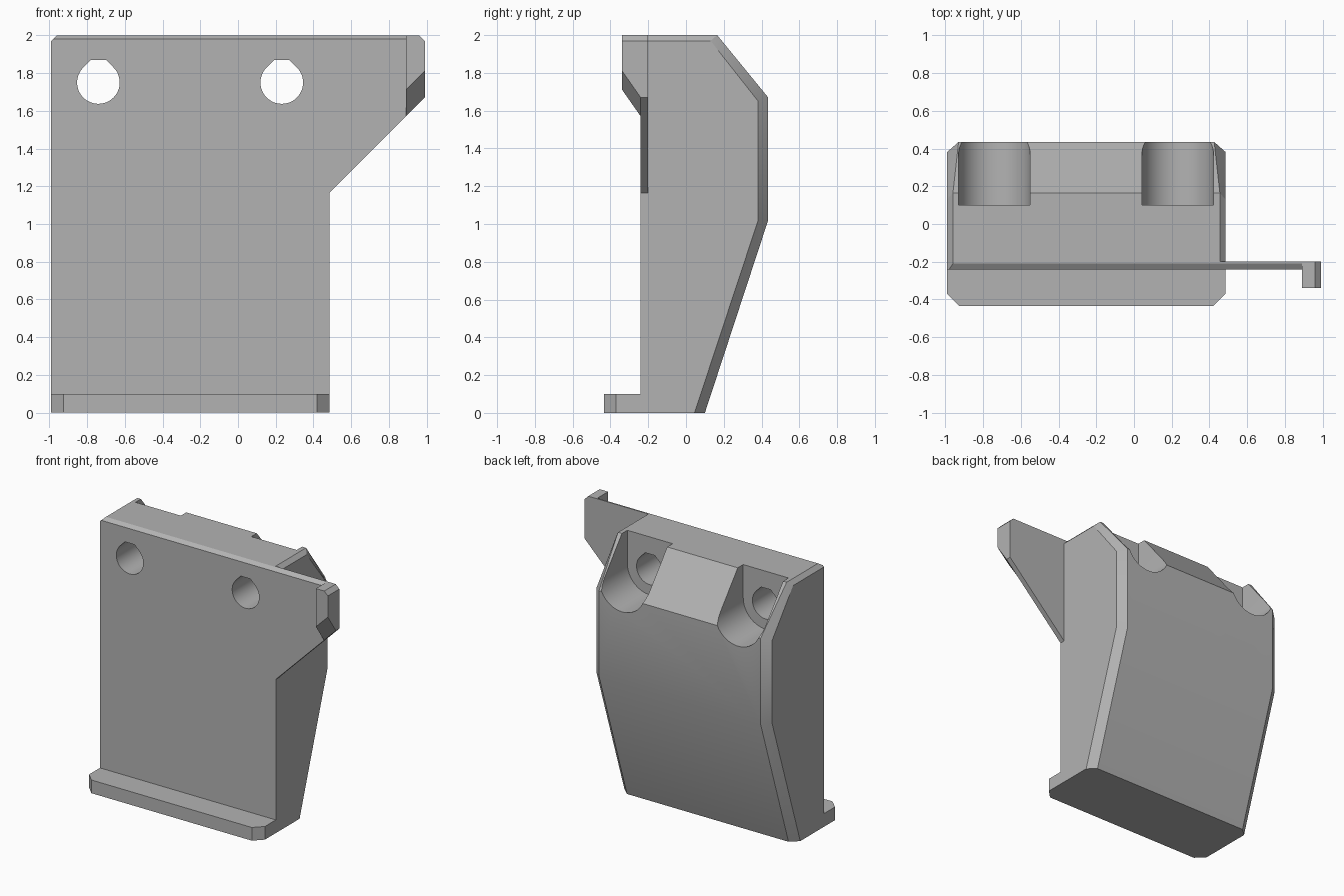
import bpy, bmesh, math

cube = bpy.data.objects.get("Cube")
if cube:
    bpy.data.objects.remove(cube, do_unlink=True)

grey = bpy.data.materials.new("plain grey")
grey.use_nodes = True
grey.diffuse_color = (0.45, 0.45, 0.45, 1)
grey.node_tree.nodes["Principled BSDF"].inputs["Base Color"].default_value = grey.diffuse_color


def hull(name, points):
    """Convex solid around the given corner points."""
    mesh = bpy.data.meshes.new(name)
    bm = bmesh.new()
    for p in points:
        bm.verts.new(p)
    bmesh.ops.convex_hull(bm, input=bm.verts[:])
    bmesh.ops.dissolve_limit(bm, angle_limit=0.005, verts=bm.verts[:], edges=bm.edges[:])
    bmesh.ops.recalc_face_normals(bm, faces=bm.faces[:])
    bm.to_mesh(mesh)
    bm.free()
    mesh.materials.append(grey)
    obj = bpy.data.objects.new(name, mesh)
    bpy.context.collection.objects.link(obj)
    return obj


def combine(target, other, operation):
    mod = target.modifiers.new(operation.lower(), 'BOOLEAN')
    mod.operation, mod.solver, mod.object = operation, 'EXACT', other
    bpy.context.view_layer.objects.active = target
    bpy.ops.object.modifier_apply(modifier=mod.name)
    bpy.data.objects.remove(other, do_unlink=True)


def arc(cx, cz, r, start, end, steps):
    angles = [math.radians(start + (end - start) * i / steps) for i in range(steps + 1)]
    return [(cx + r * math.cos(a), cz + r * math.sin(a)) for a in angles]


LEFT, RIGHT = 0.485, -0.99
FRONT, BACK = -0.24, 0.435

# Main body: side outline, with a bevelled back and top rim
side = [(FRONT, 0), (0.045, 0), (0.382, 1.02), (0.382, 1.65), (0.13, 1.97), (FRONT, 1.97)]
spine = [(0.10, 0), (BACK, 1.02), (BACK, 1.67)]
top = [(0.165, 2), (-0.21, 2)]
points = []
for x, inward in ((LEFT, -1), (RIGHT, 1)):
    points += [(x, y, z) for y, z in side]
    points += [(x + inward * 0.06, y, z) for y, z in spine]
    points += [(x + inward * 0.03, y, z) for y, z in top]
    points.append((x + inward * 0.01, FRONT, 1.98))
body = hull("bracket_body", points)

# Thin side flange with a slanted lower edge
wing = [(0.4, 1.08), (0.99, 1.67), (0.99, 1.97)]
points = [(x, y, z) for x, z in wing for y in (FRONT, -0.2)]
points += [(x, y, 2) for x in (0.4, 0.96) for y in (-0.21, -0.2)]
points += [(x, FRONT, 1.98) for x in (0.4, 0.98)]
flange = hull("side_flange", points)

# Hook at the tip of the flange
points = []
for y, drop in ((-0.338, 0), (FRONT, 0.14), (-0.2, 0.14)):
    outline = [(0.89, 1.71 - drop), (0.99, 1.81 - drop), (0.99, 1.97), (0.96, 2), (0.89, 2)]
    points += [(x, y, z) for x, z in outline]
hook = hull("flange_hook", points)

# Bottom lip with clipped front corners
lip_plan = [(RIGHT, -0.2), (RIGHT, -0.37), (RIGHT + 0.065, -BACK),
            (LEFT - 0.065, -BACK), (LEFT, -0.37), (LEFT, -0.2)]
lip = hull("bottom_lip", [(x, y, z) for x, y in lip_plan for z in (0, 0.1)])

for part in (flange, hook, lip):
    combine(body, part, 'UNION')

# Screw holes with flat tops, and open-topped pockets behind them
for cx in (-0.74, 0.232):
    hole = arc(cx, 1.75, 0.113, 135, 405, 36) + [(cx + 0.04, 1.87), (cx - 0.04, 1.87)]
    pocket = arc(cx, 1.75, 0.19, 180, 360, 32) + [(cx + 0.19, 2.2), (cx - 0.19, 2.2)]
    for name, outline, y0, y1 in (("screw_hole", hole, -0.5, 0.3),
                                  ("screw_pocket", pocket, 0.1, 0.6)):
        cutter = hull(name, [(x, y, z) for x, z in outline for y in (y0, y1)])
        cutter.hide_render = True
        combine(body, cutter, 'DIFFERENCE')

bpy.ops.object.select_all(action='DESELECT')
body.select_set(True)
bpy.context.view_layer.objects.active = body
bpy.ops.object.shade_smooth_by_angle(angle=math.radians(30))
